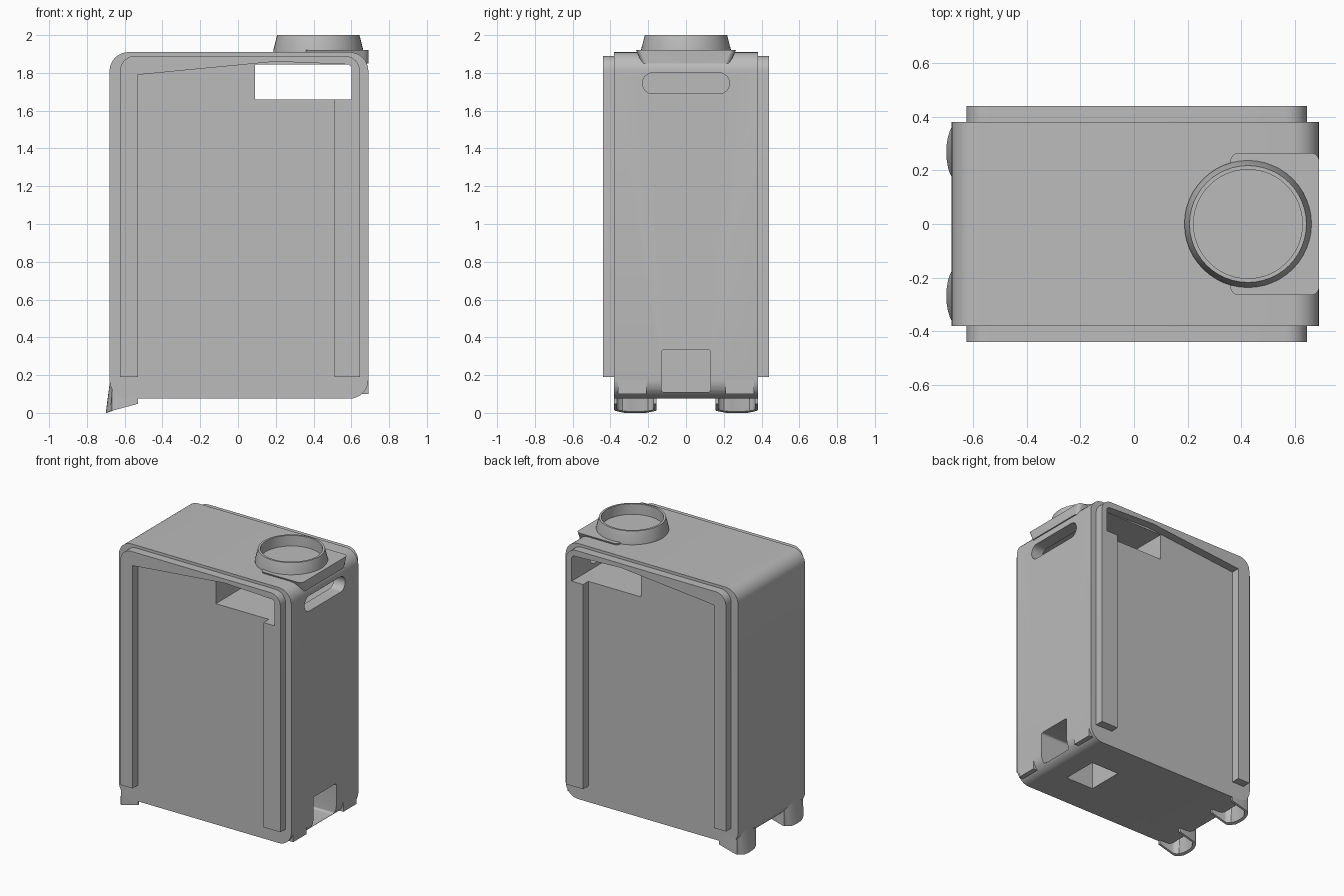
import bpy, bmesh, math
from mathutils import Vector

if "Cube" in bpy.data.objects:
    bpy.data.objects.remove(bpy.data.objects["Cube"])

grey = bpy.data.materials.new("plain_grey")
grey.use_nodes = True
colour = (0.5, 0.5, 0.5, 1)
grey.diffuse_color = colour
grey.node_tree.nodes["Principled BSDF"].inputs["Base Color"].default_value = colour


def finish(name, bm):
    bmesh.ops.recalc_face_normals(bm, faces=bm.faces)
    mesh = bpy.data.meshes.new(name)
    bm.to_mesh(mesh)
    bm.free()
    mesh.materials.append(grey)
    ob = bpy.data.objects.new(name, mesh)
    bpy.context.collection.objects.link(ob)
    return ob


def smooth(ob):
    bpy.ops.object.select_all(action="DESELECT")
    ob.select_set(True)
    bpy.context.view_layer.objects.active = ob
    bpy.ops.object.shade_smooth_by_angle(angle=math.radians(30))


def prism(name, outline, lo, hi, axis):
    """Extrude a flat outline along x, y or z."""
    place = {"x": lambda a, b, c: (c, a, b),
             "y": lambda a, b, c: (a, c, b),
             "z": lambda a, b, c: (a, b, c)}[axis]
    bm = bmesh.new()
    face = bm.faces.new([bm.verts.new(place(a, b, lo)) for a, b in outline])
    grown = bmesh.ops.extrude_face_region(bm, geom=[face])["geom"]
    move = Vector(place(0, 0, hi - lo))
    bmesh.ops.translate(bm, vec=move,
                        verts=[v for v in grown if isinstance(v, bmesh.types.BMVert)])
    return finish(name, bm)


def arc(cx, cy, r, start, end, steps=8):
    angles = [math.radians(start + (end - start) * i / steps) for i in range(steps + 1)]
    return [(cx + r * math.cos(t), cy + r * math.sin(t)) for t in angles]


def rounded(x0, x1, y0, y1, r):
    return (arc(x1 - r, y1 - r, r, 0, 90) + arc(x0 + r, y1 - r, r, 90, 180)
            + arc(x0 + r, y0 + r, r, 180, 270) + arc(x1 - r, y0 + r, r, 270, 360))


def box(name, x0, x1, y0, y1, z0, z1):
    return prism(name, [(x0, y0), (x1, y0), (x1, y1), (x0, y1)], z0, z1, "z")


def cut(ob, cutter):
    mod = ob.modifiers.new("cut", "BOOLEAN")
    mod.operation = "DIFFERENCE"
    mod.solver = "EXACT"
    mod.object = cutter
    bpy.context.view_layer.objects.active = ob
    bpy.ops.object.modifier_apply(modifier=mod.name)
    bpy.data.objects.remove(cutter)


def lathe(name, profile, cx, steps=48):
    bm = bmesh.new()
    rings = []
    for i in range(steps):
        t = math.tau * i / steps
        rings.append([bm.verts.new((cx + r * math.cos(t), r * math.sin(t), z))
                      for r, z in profile])
    for i in range(steps):
        a, b = rings[i], rings[(i + 1) % steps]
        for j in range(len(profile) - 1):
            bm.faces.new((a[j], b[j], b[j + 1], a[j + 1]))
    bm.faces.new([ring[-1] for ring in rings])
    bm.faces.new([ring[0] for ring in rings])
    return finish(name, bm)


# Main case with grip opening, side slot and lower drain passage
body = prism("body", rounded(-0.68, 0.69, 0.075, 1.91, 0.1), -0.38, 0.38, "y")
cut(body, box("grip_cutter", 0.09, 0.60, -0.5, 0.5, 1.66, 1.845))
cut(body, prism("slot_cutter", rounded(-0.23, 0.23, 1.69, 1.80, 0.054), 0.55, 0.8, "x"))
cut(body, prism("socket_cutter", rounded(-0.13, 0.13, 0.11, 0.335, 0.015), 0.25, 0.8, "x"))
cut(body, box("drain_cutter", 0.25, 0.47, -0.13, 0.13, 0, 0.2))
smooth(body)

# Raised rims on both broad faces
rim = ([(0.645, 0.19)] + arc(0.565, 1.81, 0.08, 0, 90)
       + arc(-0.545, 1.81, 0.08, 90, 180)
       + [(-0.625, 0.19), (-0.53, 0.19), (-0.53, 1.79), (0.2, 1.86), (0.585, 1.845),
          (0.60, 1.83), (0.60, 1.66), (0.51, 1.66), (0.51, 0.19)])
smooth(prism("front_rim", rim, -0.44, -0.375, "y"))
smooth(prism("back_rim", rim, 0.375, 0.44, "y"))

# Squared shoulder under the neck, narrowing as it goes down
shoulder = prism("neck_shoulder", rounded(0.36, 0.69, -0.265, 0.265, 0.03), 1.85, 1.922, "z")
for v in shoulder.data.vertices:
    if v.co.z < 1.9:
        v.co.y *= 0.88
smooth(shoulder)

# Tapered filler neck with a shallow cup
smooth(lathe("filler_neck", [(0.237, 1.905), (0.237, 1.925), (0.218, 2.0),
                             (0.203, 2.0), (0.203, 1.924)], 0.425))

# Paired parts: corner blocks on the right side, hollow feet on the left side
for side, sign in (("front", -1), ("back", 1)):
    lo, hi = sorted((sign * 0.21, sign * 0.36))
    box(side + "_corner_block", 0.59, 0.69, lo, hi, 0.10, 0.20)

    cy = sign * 0.268
    outer = [(-0.53, cy + 0.112)] + [
        (-0.655 + 0.045 * math.cos(math.radians(t)), cy + 0.112 * math.sin(math.radians(t)))
        for t in range(90, 271, 15)] + [(-0.53, cy - 0.112)]
    inner = [(x + 0.018 if x < -0.54 else x, cy + (y - cy) * 0.86) for x, y in outer]
    foot = prism(side + "_foot", outer + inner[::-1], 0.01, 0.19, "z")
    for v in foot.data.vertices:
        if v.co.z < 0.1:
            v.co.z = 0.005 + max(0, v.co.x + 0.69) * 0.27 if v.co.x > -0.69 else 0
        elif v.co.x < -0.67:
            v.co.x += 0.025
        else:
            v.co.z = 0.13
    smooth(foot)
